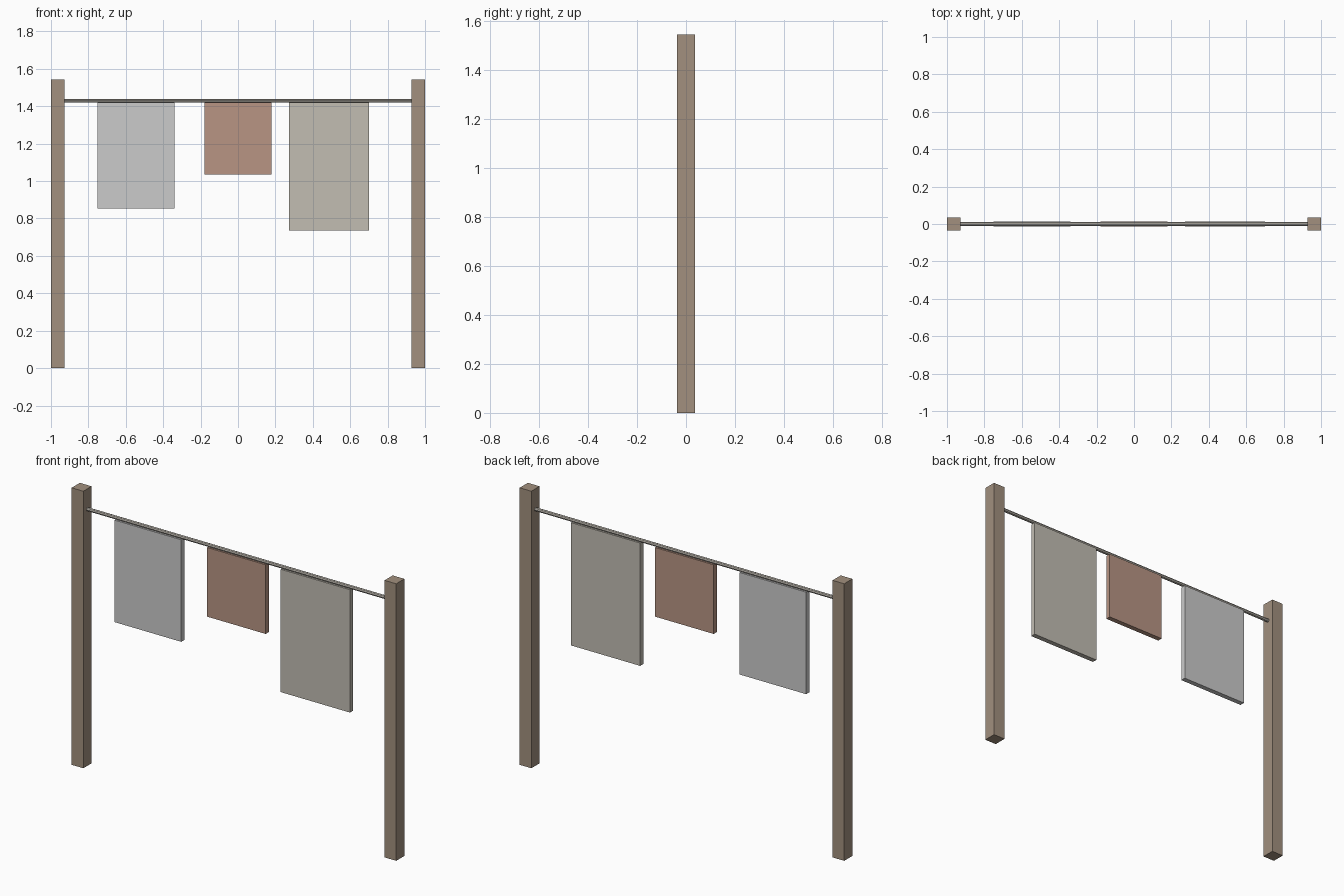
import bpy, math

if "Cube" in bpy.data.objects:
    bpy.data.objects.remove(bpy.data.objects["Cube"])

def material(name, rgb):
    m = bpy.data.materials.new(name)
    m.diffuse_color = (*rgb, 1)
    m.use_nodes = True
    m.node_tree.nodes["Principled BSDF"].inputs["Base Color"].default_value = m.diffuse_color
    return m

def box(name, x0, x1, depth, z0, z1, mat):
    bpy.ops.mesh.primitive_cube_add(size=1, location=((x0 + x1) / 2, 0, (z0 + z1) / 2))
    o = bpy.context.object
    o.name = name
    o.scale = (x1 - x0, depth, z1 - z0)
    bpy.ops.object.transform_apply(location=False, rotation=False, scale=True)
    o.data.materials.append(mat)
    return o

wood = material("wood", (0.36, 0.28, 0.21))
rope = material("rope", (0.50, 0.47, 0.42))
grey = material("grey_cloth", (0.62, 0.62, 0.61))
rust = material("rust_cloth", (0.48, 0.30, 0.23))
tan = material("tan_cloth", (0.54, 0.51, 0.45))

# Upright posts
for side, x in (("left", -0.964), ("right", 0.964)):
    box(side + "_post", x - 0.036, x + 0.036, 0.072, 0, 1.543, wood)

# Line strung between the posts
bpy.ops.mesh.primitive_cylinder_add(vertices=8, radius=0.01, depth=1.928,
                                    location=(0, 0, 1.43), rotation=(0, math.pi / 2, 0))
line = bpy.context.object
line.name = "clothes_line"
line.data.materials.append(rope)

# Hanging cloths
for name, x0, x1, z0, mat in (("left_cloth", -0.75, -0.34, 0.853, grey),
                              ("middle_cloth", -0.18, 0.18, 1.036, rust),
                              ("right_cloth", 0.273, 0.70, 0.737, tan)):
    box(name, x0, x1, 0.028, z0, 1.421, mat)
